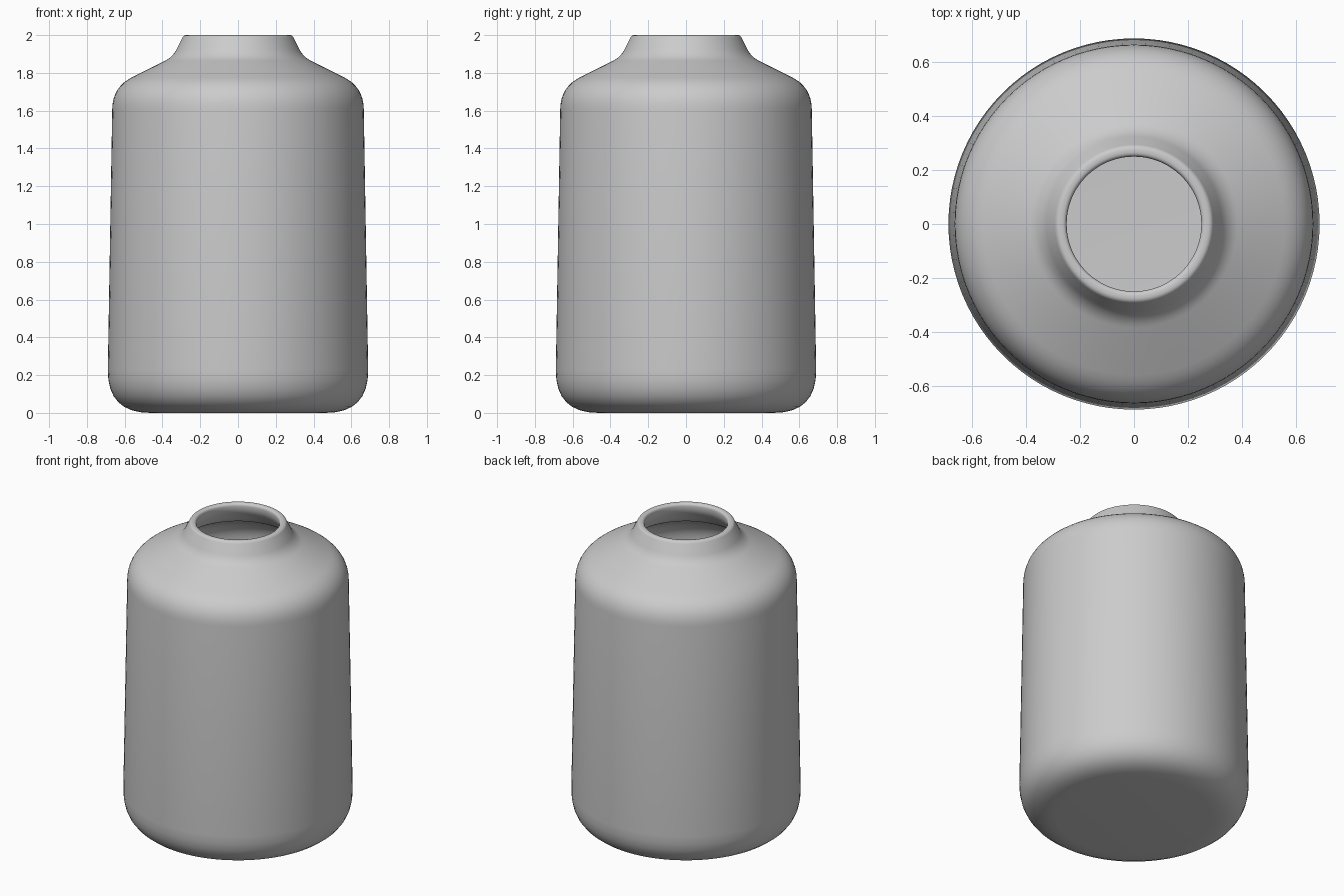
import bpy, bmesh, math
from mathutils import Vector

if "Cube" in bpy.data.objects:
    bpy.data.objects.remove(bpy.data.objects["Cube"])

SIDES = 96
STEPS = 8

# Half section of the vase: radius, height, corner rounding length
section = [
    (0.0, 0.0, 0),
    (0.693, 0.0, 0.23),      # base corner
    (0.664, 1.725, 0.115),   # shoulder
    (0.345, 1.885, 0.045),   # foot of neck
    (0.288, 2.0, 0.015),     # lip outside
    (0.25, 2.0, 0.02),       # lip inside
    (0.25, 1.95, 0.03),
    (0.31, 1.858, 0.04),     # inside of neck
    (0.622, 1.69, 0.10),     # inside of shoulder
    (0.65, 0.045, 0.19),     # inside of base corner
    (0.0, 0.045, 0),
]


def rounded(points):
    """Replace each corner with a smooth curve."""
    out = []
    for i, (r, z, size) in enumerate(points):
        p = Vector((r, z))
        if size == 0:
            out.append(p)
            continue
        a = p + (Vector(points[i - 1][:2]) - p).normalized() * size
        b = p + (Vector(points[i + 1][:2]) - p).normalized() * size
        for k in range(STEPS + 1):
            t = k / STEPS
            out.append(a * (1 - t) ** 2 + p * 2 * t * (1 - t) + b * t ** 2)
    return out


# Vase body: spin the section around the z axis
bm = bmesh.new()
verts = [bm.verts.new((p.x, 0, p.y)) for p in rounded(section)]
edges = [bm.edges.new(pair) for pair in zip(verts, verts[1:])]
bmesh.ops.spin(bm, geom=verts + edges, cent=(0, 0, 0), axis=(0, 0, 1),
               angle=math.tau, steps=SIDES, use_merge=False)
bmesh.ops.remove_doubles(bm, verts=bm.verts, dist=0.0002)
bmesh.ops.recalc_face_normals(bm, faces=bm.faces)
mesh = bpy.data.meshes.new("vase_body")
bm.to_mesh(mesh)
bm.free()
vase = bpy.data.objects.new("vase_body", mesh)
bpy.context.collection.objects.link(vase)

# Smooth shading
bpy.context.view_layer.objects.active = vase
vase.select_set(True)
bpy.ops.object.shade_smooth_by_angle(angle=math.radians(40))
